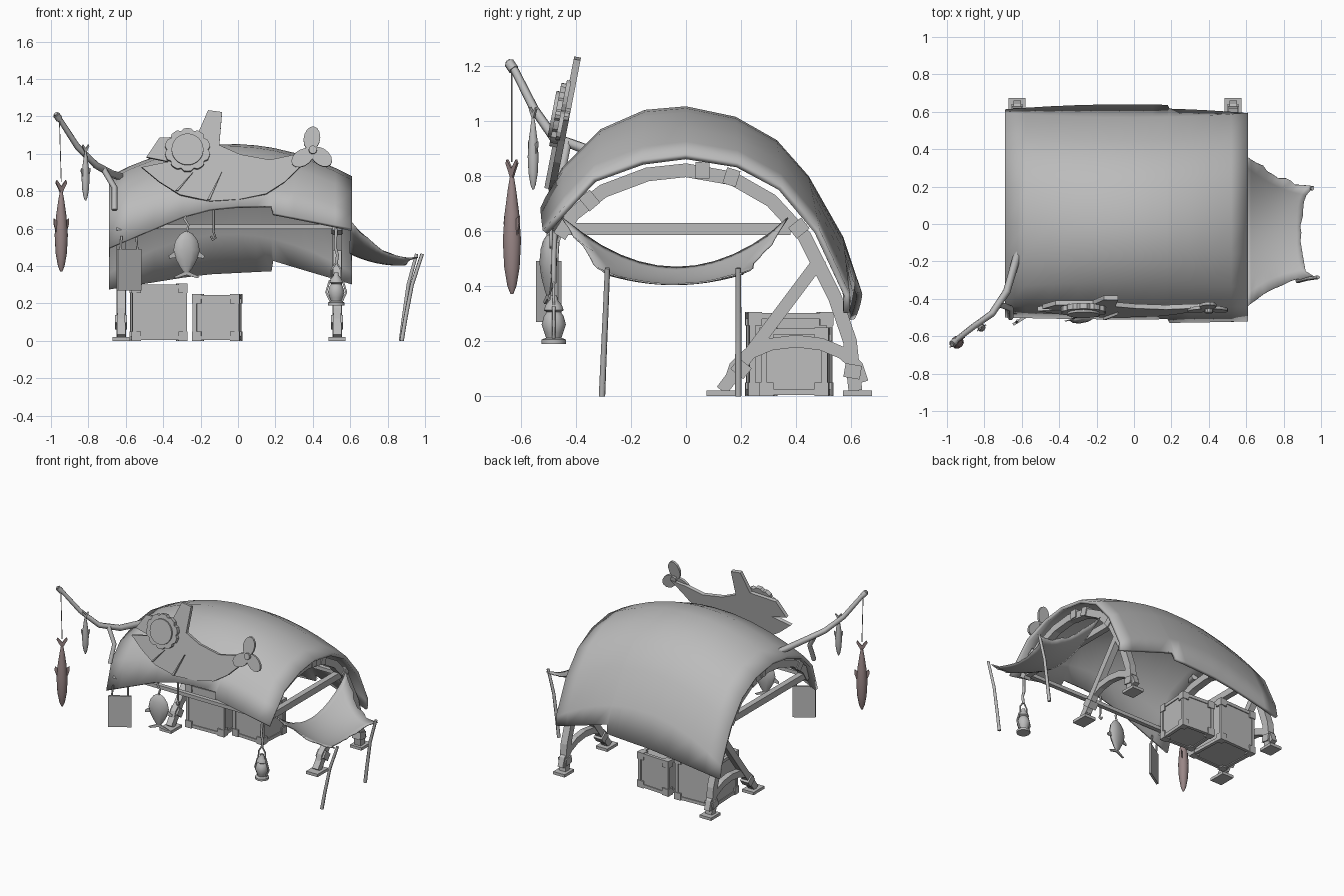
import bpy, bmesh, math, random
from mathutils import Matrix, Vector

random.seed(4)
if "Cube" in bpy.data.objects:
    bpy.data.objects.remove(bpy.data.objects["Cube"])


def material(name, colour):
    m = bpy.data.materials.new(name)
    m.use_nodes = True
    m.diffuse_color = colour
    m.node_tree.nodes["Principled BSDF"].inputs["Base Color"].default_value = colour
    return m


GREY = material("weathered grey", (0.5, 0.5, 0.5, 1))
BROWN = material("fish brown", (0.32, 0.24, 0.24, 1))


def finish(name, bm, mat=GREY, smooth=None, matrix=None):
    bmesh.ops.recalc_face_normals(bm, faces=bm.faces)
    me = bpy.data.meshes.new(name)
    bm.to_mesh(me)
    bm.free()
    ob = bpy.data.objects.new(name, me)
    bpy.context.collection.objects.link(ob)
    me.materials.append(mat)
    if matrix:
        ob.matrix_world = matrix
    if smooth:
        bpy.ops.object.select_all(action='DESELECT')
        ob.select_set(True)
        bpy.context.view_layer.objects.active = ob
        bpy.ops.object.shade_smooth_by_angle(angle=math.radians(smooth))
    return ob


def add_box(bm, loc, size):
    bmesh.ops.create_cube(bm, size=1, matrix=Matrix.Translation(loc) @ Matrix.Diagonal((*size, 1)))


def box(name, loc, size, rot=(0, 0, 0)):
    bm = bmesh.new()
    add_box(bm, (0, 0, 0), size)
    ob = finish(name, bm)
    ob.location, ob.rotation_euler = loc, rot
    return ob


def plate(name, outline, thick, matrix, mat=GREY):
    """Flat outline extruded evenly to both sides."""
    bm = bmesh.new()
    face = bm.faces.new([bm.verts.new((a, b, -thick / 2)) for a, b in outline])
    top = bmesh.ops.extrude_face_region(bm, geom=[face])["geom"]
    bmesh.ops.translate(bm, vec=(0, 0, thick), verts=[v for v in top if isinstance(v, bmesh.types.BMVert)])
    return finish(name, bm, mat, matrix=matrix)


def side_plane(x):
    return Matrix(((0, 0, 1, x), (1, 0, 0, 0), (0, 1, 0, 0), (0, 0, 0, 1)))


def band(name, path, width, thick, x):
    """Bent timber of even width in a side plane."""
    pts, left, right = [Vector(p) for p in path], [], []
    for i, p in enumerate(pts):
        d = (pts[min(i + 1, len(pts) - 1)] - pts[max(i - 1, 0)]).normalized()
        n = Vector((-d.y, d.x)) * width / 2
        left.append(p + n)
        right.append(p - n)
    return plate(name, left + right[::-1], thick, side_plane(x))


def rod(name, pts, r0, r1=None):
    cu = bpy.data.curves.new(name, 'CURVE')
    cu.dimensions, cu.bevel_depth, cu.bevel_resolution, cu.use_fill_caps = '3D', 1, 1, True
    sp = cu.splines.new('POLY')
    sp.points.add(len(pts) - 1)
    for i, p in enumerate(pts):
        sp.points[i].co = (*p, 1)
        sp.points[i].radius = r0 + ((r1 or r0) - r0) * i / (len(pts) - 1)
    cu.materials.append(GREY)
    ob = bpy.data.objects.new(name, cu)
    bpy.context.collection.objects.link(ob)


def loft(name, rings, loc, sides=10, mat=GREY, turn=0):
    """Closed body from (height, x radius, y radius) rings."""
    bm, loops = bmesh.new(), []
    for z, rx, ry in rings:
        angles = [2 * math.pi * i / sides for i in range(sides)]
        loops.append([bm.verts.new((rx * math.cos(a), ry * math.sin(a), z)) for a in angles])
    for lo, hi in zip(loops, loops[1:]):
        for i in range(sides):
            j = (i + 1) % sides
            bm.faces.new((lo[i], lo[j], hi[j], hi[i]))
    bm.faces.new(loops[0])
    bm.faces.new(loops[-1])
    return finish(name, bm, mat, 50, Matrix.Translation(loc) @ Matrix.Rotation(turn, 4, 'Z'))


def interp(x, table):
    for (xa, a), (xb, b) in zip(table, table[1:]):
        if x <= xb:
            return a + (b - a) * (x - xa) / (xb - xa)
    return table[-1][1]


# Roof: arched shell, fuller in the middle, with a notch in both long edges
END = [(-.5, .6), (-.44, .69), (-.34, .795), (-.16, .86), (0, .88), (.19, .85), (.35, .765), (.485, .605), (.595, .37), (.613, .3)]
MID = [(-.51, .7), (-.45, .83), (-.31, .97), (-.15, 1.04), (0, 1.053), (.18, 1.015), (.33, .93), (.445, .8), (.57, .58), (.64, .38)]
FRONT = [(-.69, .5), (-.3, .665), (-.1, .72), (.18, .725), (.185, .685), (.62, .6)]
BACK = [(-.69, .28), (-.2, .36), (.185, .38), (.19, .435), (.62, .3)]
bm, cols = bmesh.new(), []
for x in [-.69, -.58, -.45, -.3, -.15, 0, .1, .18, .19, .3, .4, .52, .61]:
    w = max(0, 1 - ((x + .04) / .65) ** 2)
    col = [Vector((x, *a)).lerp(Vector((x, *b)), w) for a, b in zip(END, MID)]
    col[0].z, col[-1].z = interp(x, FRONT), interp(x, BACK)
    if x > .185:
        col[0].y -= .02
        col[-1].y -= .02
    cols.append([bm.verts.new(p) for p in col])
for a, b in zip(cols, cols[1:]):
    for j in range(len(END) - 1):
        bm.faces.new((a[j], b[j], b[j + 1], a[j + 1]))
roof = finish("roof_shell", bm, smooth=40)
mod = roof.modifiers.new("thickness", 'SOLIDIFY')
mod.thickness, mod.offset = .022, -1

# Two timber frames with legs, feet, braces and clamps
RIB = [(-.46, .58), (-.41, .66), (-.3, .745), (-.14, .805), (0, .82), (.17, .79), (.31, .71), (.43, .58), (.54, .36), (.595, .2), (.615, .02)]
ARCH = [(.4 + .24 * math.cos(a), .05 + .15 * math.sin(a)) for a in [math.pi * k / 8 for k in range(9)]]
for x, side in ((-.625, "right"), (.53, "left")):
    band(side + "_rib", RIB, .05, .05, x)
    band(side + "_strut", [(.13, .02), (.49, .5)], .045, .045, x)
    band(side + "_arch_brace", ARCH, .045, .04, x)
    band(side + "_tie_beam", [(-.45, .607), (.38, .607)], .045, .04, x)
    for y, w in ((.135, .12), (.622, .105)):
        box(side + "_foot", (x, y, .01), (.09, w, .02))
    for y, z, tilt in ((.2, .1, .9), (.605, .09, 1.4), (.06, .82, 0), (.165, .795, -.3), (-.35, .71, .7), (.41, .61, -.9)):
        box(side + "_clamp", (x, y, z), (.065, .05, .06), (tilt, 0, 0))
for y in (-.44, .39):
    box("long_beam", (-.05, y, .61), (1.15, .03, .025))


# Crates with edge bars and corner caps
def crate(name, loc, size, turn):
    bm = bmesh.new()
    half = Vector(size) / 2
    add_box(bm, (0, 0, 0), [s - .02 for s in size])
    for axis in range(3):
        u, v = (axis + 1) % 3, (axis + 2) % 3
        for su in (-1, 1):
            for sv in (-1, 1):
                c, s = [0, 0, 0], [.022] * 3
                c[u], c[v], s[axis] = su * (half[u] - .015), sv * (half[v] - .015), size[axis] - .03
                add_box(bm, c, s)
    for sx in (-1, 1):
        for sy in (-1, 1):
            for sz in (-1, 1):
                add_box(bm, (sx * (half.x - .025), sy * (half.y - .025), sz * (half.z - .025)), (.05, .05, .05))
    finish(name, bm, matrix=Matrix.Translation(loc) @ Matrix.Rotation(turn, 4, 'Z'))


crate("large_crate", (-.425, .375, .153), (.3, .31, .306), .04)
crate("small_crate", (-.112, .4, .125), (.255, .25, .25), -.06)

# Cloth awning with ragged edges and two bent poles
bm, grid = bmesh.new(), []
N = 12
for i in range(N + 1):
    u, row = i / N, []
    for j in range(N + 1):
        v = 2 * j / N - 1
        rag = random.uniform(-.008, .008) if abs(v) == 1 or i == N else 0
        half = .41 - .17 * u - .14 * u * (1 - u)
        x = .6 + u * (.295 + .06 * v ** 4) + rag
        z = .47 - .06 * u + v * v * (.18 * (1 - u) ** 2 + .04 * u) - .04 * u * (1 - u) * 2
        row.append(bm.verts.new((x, -.035 - .01 * u + v * half + rag, z)))
    grid.append(row)
for a, b in zip(grid, grid[1:]):
    for j in range(N):
        bm.faces.new((a[j], b[j], b[j + 1], a[j + 1]))
finish("awning_cloth", bm, smooth=60).modifiers.new("thickness", 'SOLIDIFY').thickness = .006
rod("awning_front_pole", [(.875, -.305, 0), (.895, -.3, .12), (.93, -.292, .3), (.985, -.285, .465)], .012, .01)
rod("awning_back_pole", [(.87, .19, 0), (.885, .19, .12), (.91, .19, .3), (.955, .19, .465)], .012, .01)

# Fish-shaped sign leaning on the front of the roof, with cog and tail propeller
sign = Matrix.Translation((0, -.485, .76)) @ Matrix.Rotation(math.radians(79), 4, 'X') @ Matrix.Translation((0, -.77 / 1, 0))
SHAPE = [(-.49, .995), (-.42, 1.1), (-.22, 1.11), (-.16, 1.25), (-.085, 1.24), (-.1, 1.06), (.01, 1.01), (.17, .98), (.31, 1.01), (.42, 1.02),
         (.33, .94), (.25, .86), (.15, .795), (.01, .765), (-.15, .755), (-.31, .79), (-.42, .86), (-.515, .94), (-.37, .97)]
plate("sign_fish_body", SHAPE, .025, sign)


def disc(name, cx, cy, rx, ry, thick, lift, tilt=0, notch=0, n=40):
    pts = []
    for k in range(n):
        a, r = 2 * math.pi * k / n, 1 - notch * (k % 4 == 0)
        p = Matrix.Rotation(tilt, 2) @ Vector((rx * r * math.cos(a), ry * r * math.sin(a)))
        pts.append((cx + p.x, cy + p.y))
    plate(name, pts, thick, sign @ Matrix.Translation((0, 0, lift)))


disc("sign_cog", -.27, 1.03, .122, .117, .03, .025, notch=.1)
disc("sign_cog_hub", -.27, 1.03, .085, .085, .02, .042)
for cx, cy, tilt in ((.395, 1.095, 1.4), (.445, .995, -.7), (.345, .99, .6)):
    disc("sign_propeller_blade", cx, cy, .066, .044, .016, .014, tilt, n=14)
disc("sign_propeller_hub", .4, 1.03, .022, .022, .05, .015, n=10)
for a, b in (((-.335, .81), (-.24, .91)), ((-.165, .76), (-.085, .915))):
    plate("sign_gill_slat", [a, (a[0] + .015, a[1]), b], .02, sign @ Matrix.Translation((0, 0, .018)))

# Fishing pole on the right edge with its prop and line
rod("fishing_pole", [(-.61, -.12, .87), (-.68, -.36, .895), (-.76, -.48, .94), (-.86, -.55, 1.04), (-.95, -.62, 1.18), (-.975, -.645, 1.215)], .022, .013)
rod("pole_prop", [(-.66, -.5, .7), (-.66, -.45, .82), (-.72, -.43, .92)], .016)
rod("pole_tip_wrap", [(-.955, -.625, 1.185), (-.972, -.642, 1.21)], .019)
rod("fishing_line", [(-.955, -.632, 1.19), (-.945, -.632, .85)], .0025)


# Hanging fish: tapered body with tail and fins; flip hangs it head up
def fish(name, loc, length, rx, ry, mat, turn, flip=1):
    taper = [(0, .15), (.06, .5), (.2, .85), (.4, 1), (.6, .8), (.78, .45), (.88, .2)]
    rings = [(flip * t * length, rx * r, ry * r) for t, r in taper]
    loft(name + "_body", rings, loc, 10, mat, turn)
    flat = Matrix.Translation(loc) @ Matrix.Rotation(turn, 4, 'Z') @ Matrix.Rotation(math.pi / 2, 4, 'X') @ Matrix.Diagonal((1, flip, 1, 1))
    tail = [(0, .84), (1, .97), (.8, 1), (0, .93), (-.8, 1), (-1, .97)]
    plate(name + "_tail", [(a * rx, b * length) for a, b in tail], .008, flat, mat)
    for s in (-1, 1):
        fin = [(s * .7, .38), (s * 1.35, .52), (s * 1.3, .58), (s * .7, .55)]
        plate(name + "_fin", [(a * rx, b * length) for a, b in fin], .006, flat, mat)


fish("brown_fish", (-.945, -.632, .37), .49, .036, .034, BROWN, .6)
fish("small_fish", (-.815, -.555, .75), .3, .022, .02, GREY, .6)
fish("round_fish", (-.275, -.5, .585), .25, .072, .03, GREY, .2, -1)
rod("round_fish_chain", [(-.275, -.5, .58), (-.265, -.5, .62), (-.285, -.5, .65), (-.275, -.49, .69)], .007)
rod("bare_hook", [(-.13, -.49, .71), (-.13, -.49, .58), (-.12, -.49, .55), (-.135, -.49, .54), (-.145, -.49, .56)], .006)

# Blank hanging board
box("hanging_board", (-.583, -.498, .38), (.15, .015, .22), (0, 0, math.radians(32)))
for s in (-1, 1):
    rod("board_hanger", [(-.583 + s * .045, -.498 + s * .028, .485), (-.583 + s * .04, -.49 + s * .025, .56)], .006)

# Lantern on a hook
LAMP = [(.19, .045), (.205, .045), (.212, .028), (.23, .034), (.26, .044), (.29, .036), (.305, .026), (.312, .036), (.33, .03), (.35, .014), (.365, .012)]
loft("lantern_body", [(z, r, r) for z, r in LAMP], (.525, -.48, 0), 12)
for s in (-1, 1):
    rod("lantern_guard", [(.525 + s * .03, -.48, .21), (.525 + s * .054, -.48, .26), (.525 + s * .034, -.48, .325)], .006)
    rod("lantern_handle", [(.525 + s * .028, -.48, .33), (.525 + s * .026, -.48, .38), (.525, -.48, .42)], .005)
rod("lantern_chain", [(.525, -.48, .41), (.532, -.48, .46), (.52, -.48, .5), (.525, -.475, .6)], .009)
